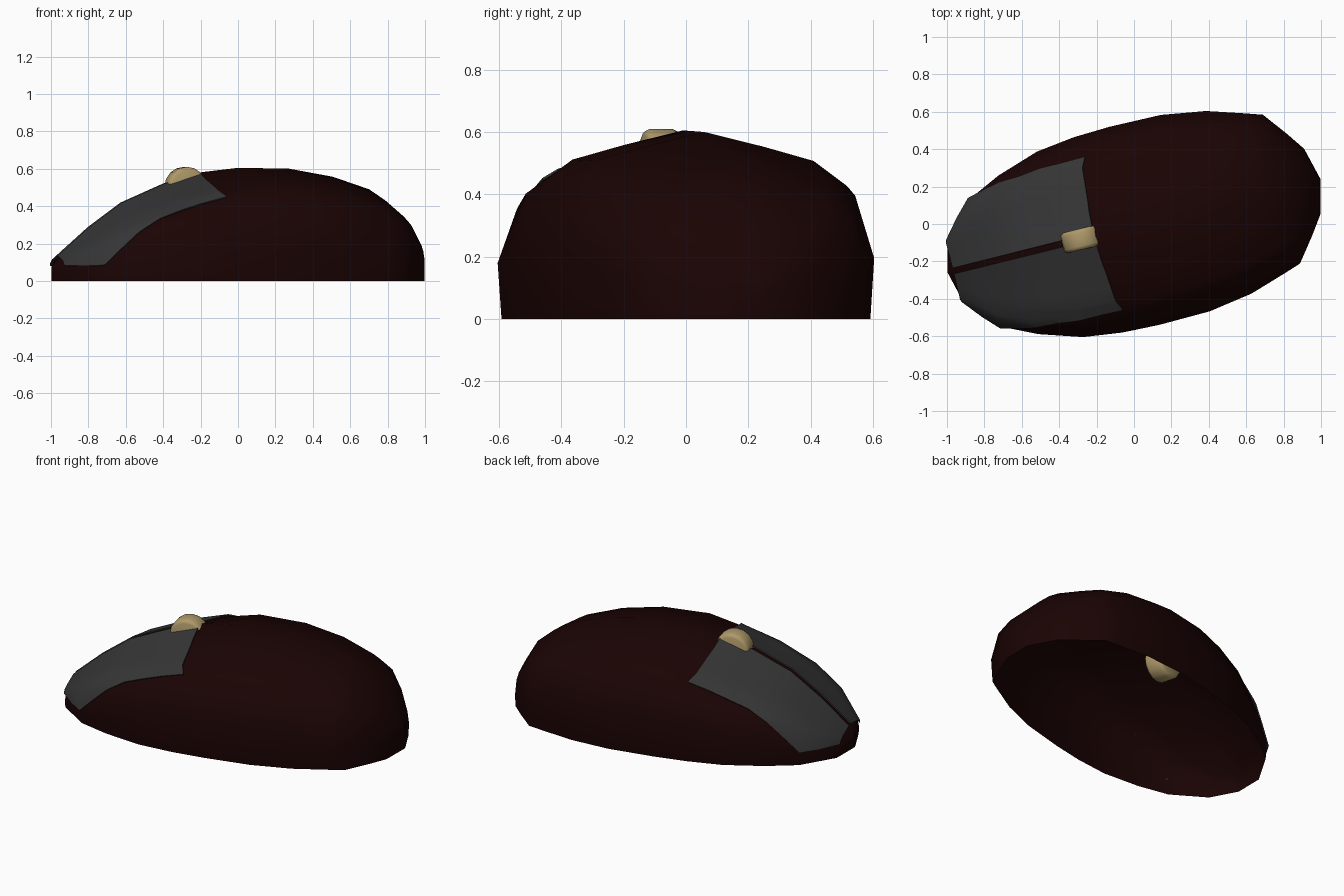
import bpy, bmesh, math
from mathutils import Matrix

if "Cube" in bpy.data.objects:
    bpy.data.objects.remove(bpy.data.objects["Cube"])

ANGLE = math.radians(14)
PLACE = Matrix.Rotation(ANGLE, 4, 'Z') @ Matrix.Translation((0, -0.01, 0))

# stations along the body: position, half width, ridge height
STATIONS = [(-1.03, 0.0, .075), (-.985, .18, .135), (-.82, .352, .28), (-.64, .437, .412),
            (-.41, .511, .512), (-.2, .538, .582), (0, .546, .605), (.28, .541, .60),
            (.52, .503, .557), (.72, .44, .49), (.81, .41, .43), (.91, .28, .345),
            (.98, .18, .22), (1.026, 0.0, .12)]
# half cross-section, ridge to rim, as fractions of width and height,
# with the amount its shoulder drops towards the front
SECTION = [(0, 1, 0), (.36, .922, .03), (.67, .845, .04), (.875, .71, .02), (1, .35, 0), (.975, 0, 0)]
# lower edge of the buttons: position, index along the section
EDGE = [(-1.01, 3.0), (-.985, 3.3), (-.9, 3.95), (-.81, 4.2), (-.71, 3.4),
        (-.53, 2.85), (-.33, 2.6), (-.16, 2.5)]


def lerp_table(table, x):
    for a, b in zip(table, table[1:]):
        if x <= b[0]:
            f = max(0, (x - a[0]) / (b[0] - a[0]))
            return [p + (q - p) * f for p, q in zip(a, b)][1:]
    return list(table[-1][1:])


def surface(u, t, side):
    """Point on the shell at position u and section index t."""
    w, h = lerp_table(STATIONS, u)
    i = min(int(t), 4)
    a, b, drop = [p + (q - p) * (t - i) for p, q in zip(SECTION[i], SECTION[i + 1])]
    front = max(0, min(1, -u / .2))
    return (u, side * w * a, h * (b - drop * front))


def material(name, col):
    m = bpy.data.materials.new(name)
    m.diffuse_color = (*col, 1)
    m.use_nodes = True
    m.node_tree.nodes["Principled BSDF"].inputs["Base Color"].default_value = m.diffuse_color
    return m


def finish(bm, name, mat, thickness=0, angle=50):
    me = bpy.data.meshes.new(name)
    bm.to_mesh(me)
    bm.free()
    ob = bpy.data.objects.new(name, me)
    bpy.context.collection.objects.link(ob)
    me.materials.append(mat)
    me.transform(PLACE)
    bpy.ops.object.select_all(action='DESELECT')
    ob.select_set(True)
    bpy.context.view_layer.objects.active = ob
    if thickness:
        s = ob.modifiers.new("thickness", 'SOLIDIFY')
        s.thickness = thickness
        s.offset = 1
        bpy.ops.object.modifier_apply(modifier=s.name)
    bpy.ops.object.shade_smooth_by_angle(angle=math.radians(angle))
    return ob


def grid(rows, lift=0):
    """Sheet of quads through rows of points, facing up."""
    bm = bmesh.new()
    vs = [[bm.verts.new(p) for p in r] for r in rows]
    for a, b in zip(vs, vs[1:]):
        for i in range(len(a) - 1):
            bm.faces.new((a[i], a[i + 1], b[i + 1], b[i]))
    bmesh.ops.remove_doubles(bm, verts=bm.verts, dist=.0005)
    bmesh.ops.recalc_face_normals(bm, faces=bm.faces)
    bm.normal_update()
    if sum(f.normal.z * f.calc_area() for f in bm.faces) < 0:
        bmesh.ops.reverse_faces(bm, faces=bm.faces)
        bm.normal_update()
    for v, n in [(v, v.normal.copy()) for v in bm.verts]:
        v.co += n * lift
    return bm


red = material("dark red", (.0105, .001, .001))
grey = material("dark grey", (.036, .036, .036))
tan = material("tan", (.43, .32, .145))

# hollow shell, open underneath
rows = [[surface(s[0], t, -1) for t in range(5, 0, -1)] +
        [surface(s[0], t, 1) for t in range(6)] for s in STATIONS]
finish(grid(rows), "shell", red, angle=60)

# two click buttons lying just above the shell, following its creases
us = [-.988, -.985, -.9, -.82, -.73, -.64, -.53, -.41, -.3, -.22]
for side, name in ((1, "left_button"), (-1, "right_button")):
    rows = []
    for u in us:
        last = u == us[-1]
        w = lerp_table(STATIONS, u)[0]
        t0 = min(.014 / w / .36, .6)
        t1 = lerp_table(EDGE, -.165 if last else u)[0]
        ts = [t0, .7, 1, 1.5, 2] + [2 + (t1 - 2) * k / 4 for k in range(1, 5)]
        if t1 > 3.02:
            ts[-2] = 3
            ts[-3] = 2.6
        n = len(ts) - 1
        rows.append([surface(u + (.055 * k / n if last else 0), t, side)
                     for k, t in enumerate(ts)])
    finish(grid(rows, lift=.006), name, grey, thickness=.007)

# scroll wheel
bm = bmesh.new()
bmesh.ops.create_cone(bm, cap_ends=True, segments=16, radius1=.107, radius2=.107, depth=.112,
                      matrix=Matrix.Translation((-.292, 0, .503)) @ Matrix.Rotation(math.pi / 2, 4, 'X'))
rim = [e for e in bm.edges if any(len(f.verts) > 4 for f in e.link_faces)]
bmesh.ops.bevel(bm, geom=rim, offset=.02, segments=2, profile=.5, affect='EDGES')
finish(bm, "scroll_wheel", tan)
